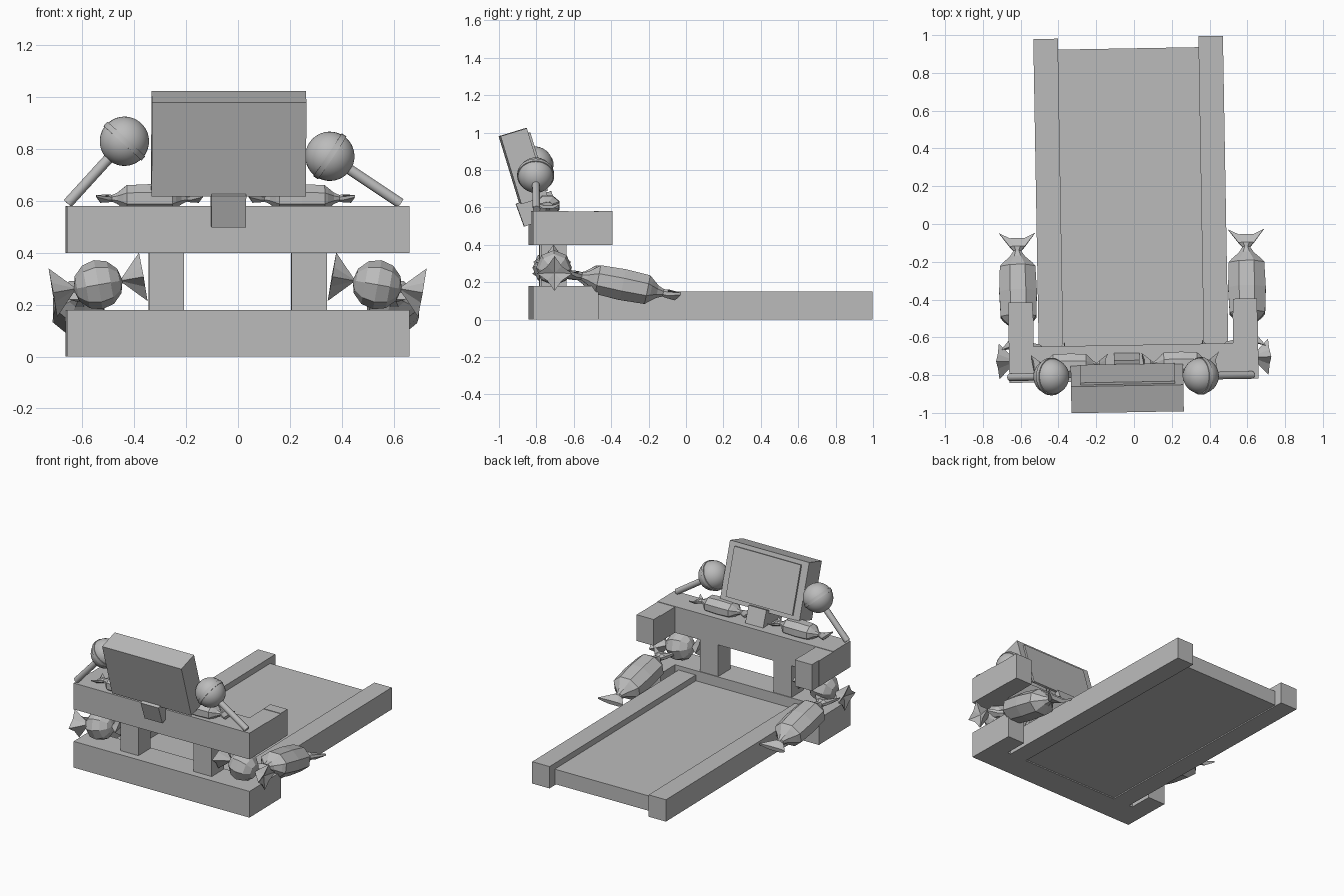
import bpy, bmesh, math
from mathutils import Matrix, Vector, Euler

if "Cube" in bpy.data.objects:
    bpy.data.objects.remove(bpy.data.objects["Cube"])

grey = bpy.data.materials.new("plain grey")
grey.diffuse_color = (0.5, 0.5, 0.5, 1)
grey.use_nodes = True
grey.node_tree.nodes["Principled BSDF"].inputs["Base Color"].default_value = grey.diffuse_color

# the whole machine is turned by about one degree
WHOLE = Matrix.Rotation(math.radians(1.0), 4, 'Z') @ Matrix.Translation((-0.014, 0, 0))


def place(loc, rot=(0, 0, 0), scale=1.0):
    e = Euler([math.radians(a) for a in rot])
    return Matrix.Translation(loc) @ e.to_matrix().to_4x4() @ Matrix.Scale(scale, 4)


def finish(name, bm, mat, smooth=False):
    bmesh.ops.recalc_face_normals(bm, faces=bm.faces)
    bm.transform(WHOLE @ mat)
    me = bpy.data.meshes.new(name)
    bm.to_mesh(me)
    bm.free()
    me.materials.append(grey)
    ob = bpy.data.objects.new(name, me)
    bpy.context.collection.objects.link(ob)
    if smooth:
        bpy.ops.object.select_all(action='DESELECT')
        ob.select_set(True)
        bpy.context.view_layer.objects.active = ob
        bpy.ops.object.shade_smooth_by_angle(angle=math.radians(35))
    return ob


def block(name, size, loc, rot=(0, 0, 0)):
    bm = bmesh.new()
    bmesh.ops.create_cube(bm, size=1)
    bmesh.ops.scale(bm, vec=size, verts=bm.verts)
    return finish(name, bm, place(loc, rot))


def span(name, x0, x1, y0, y1, z0, z1):
    return block(name, (x1 - x0, y1 - y0, z1 - z0),
                 ((x0 + x1) / 2, (y0 + y1) / 2, (z0 + z1) / 2))


def loft(bm, rings):
    n = len(rings[0])
    vs = [[bm.verts.new(p) for p in r] for r in rings]
    for a, b in zip(vs, vs[1:]):
        for i in range(n):
            j = (i + 1) % n
            bm.faces.new((a[i], a[j], b[j], b[i]))
    bm.faces.new(vs[0])
    bm.faces.new(vs[-1])


def twist_candy(name, mat):
    """Oblong sweet along X with knotted ends and flat pleated tails."""
    half = [(0.0, 0.1, 0.084), (0.135, 0.094, 0.078), (0.155, 0.078, 0.062),
            (0.19, 0.04, 0.034), (0.222, 0.02, 0.02), (0.245, 0.04, 0.024),
            (0.275, 0.095, 0.014)]
    prof = [(-x, a, b) for x, a, b in half[:0:-1]] + half
    rings = []
    for x, ry, rz in prof:
        ring = []
        for i in range(8):
            t = math.radians(22.5 + 45 * i)
            c, s = math.cos(t) / 0.924, math.sin(t) / 0.924
            px, pz = x, rz * s
            if abs(x) > 0.25:      # notched, curled tail edge
                px += math.copysign(0.04 * abs(c), x)
                pz += 0.022 * (abs(c) - 0.7) * 2
            ring.append((px, ry * c, pz))
        rings.append(ring)
    bm = bmesh.new()
    loft(bm, rings)
    finish(name, bm, mat)


def round_candy(name, mat):
    """Faceted ball along X with two pyramid-shaped wrapper tails."""
    bm = bmesh.new()
    bmesh.ops.create_uvsphere(bm, u_segments=8, v_segments=6, radius=0.096)
    bm.transform(Matrix.Rotation(math.pi / 2, 4, 'Y'))
    for s in (-1, 1):
        tip = bm.verts.new((s * 0.085, 0, 0))
        mid = bm.verts.new((s * 0.155, 0, 0))
        rim = []
        for i in range(8):
            t = i * math.pi / 4
            r = 0.095 if i % 2 == 0 else 0.055
            rim.append(bm.verts.new((s * 0.177, r * math.cos(t), r * math.sin(t))))
        for i in range(8):
            j = (i + 1) % 8
            bm.faces.new((tip, rim[i], rim[j]))
            bm.faces.new((mid, rim[j], rim[i]))
    finish(name, bm, mat)


def lollipop(side, foot, ball):
    foot, ball = Vector(foot), Vector(ball)
    d = ball - foot
    turn = d.to_track_quat('Z', 'Y').to_matrix().to_4x4()
    # stick
    bm = bmesh.new()
    bmesh.ops.create_cone(bm, cap_ends=True, segments=16, radius1=0.02,
                          radius2=0.02, depth=d.length)
    finish(side + "_lollipop_stick", bm, Matrix.Translation((foot + ball) / 2) @ turn, True)
    # ball with a raised band around the middle
    bm = bmesh.new()
    bmesh.ops.create_uvsphere(bm, u_segments=32, v_segments=20, radius=0.095)
    bmesh.ops.create_cone(bm, cap_ends=True, segments=32, radius1=0.099,
                          radius2=0.099, depth=0.022)
    finish(side + "_lollipop_ball", bm, Matrix.Translation(ball) @ turn, True)


# base and console cross bars
span("base_bar", -0.66, 0.66, -0.83, -0.64, 0, 0.18)
span("console_bar", -0.66, 0.66, -0.83, -0.64, 0.40, 0.58)

# running deck
span("running_belt", -0.39, 0.376, -0.65, 0.93, 0.008, 0.11)

for s, side in ((-1, "left"), (1, "right")):
    def sided(name, a, b, *rest):
        span(side + name, min(s * a, s * b), max(s * a, s * b), *rest)
    sided("_deck_rail", 0.372, 0.502, -0.65, 0.988, 0, 0.15)
    sided("_base_foot", 0.528, 0.66, -0.64, -0.48, 0, 0.18)
    sided("_arm", 0.528, 0.66, -0.64, -0.48, 0.40, 0.577)
    sided("_hand_grip", 0.53, 0.658, -0.48, -0.405, 0.40, 0.58)
    sided("_post", 0.207, 0.343, -0.78, -0.645, 0.18, 0.40)
    # sweets on the sides
    twist_candy(side + "_side_candy", place((s * 0.606, -0.35, 0.187), (0, 11.5, 90)))
    round_candy(side + "_round_candy", place((s * 0.538, -0.715, 0.277), (0, s * 10, 0)))

# sweets lying on the console
twist_candy("left_console_candy", place((-0.34, -0.745, 0.61), scale=0.65))
twist_candy("right_console_candy", place((0.247, -0.745, 0.61), scale=0.65))

# lollipops
lollipop("left", (-0.657, -0.80, 0.59), (-0.438, -0.80, 0.83))
lollipop("right", (0.627, -0.81, 0.59), (0.354, -0.81, 0.772))

# display with raised screen and its bracket
tilt = Matrix.Rotation(math.radians(17), 3, 'X')
centre = Vector((-0.037, -0.87, 0.82))
block("display_case", (0.595, 0.147, 0.38), centre, (17, 0, 0))
block("display_screen", (0.5, 0.03, 0.325), centre + tilt @ Vector((0.003, 0.0705, 0)), (17, 0, 0))
block("display_bracket", (0.134, 0.2, 0.13), (-0.037, -0.793, 0.592), (20, 0, 0))
